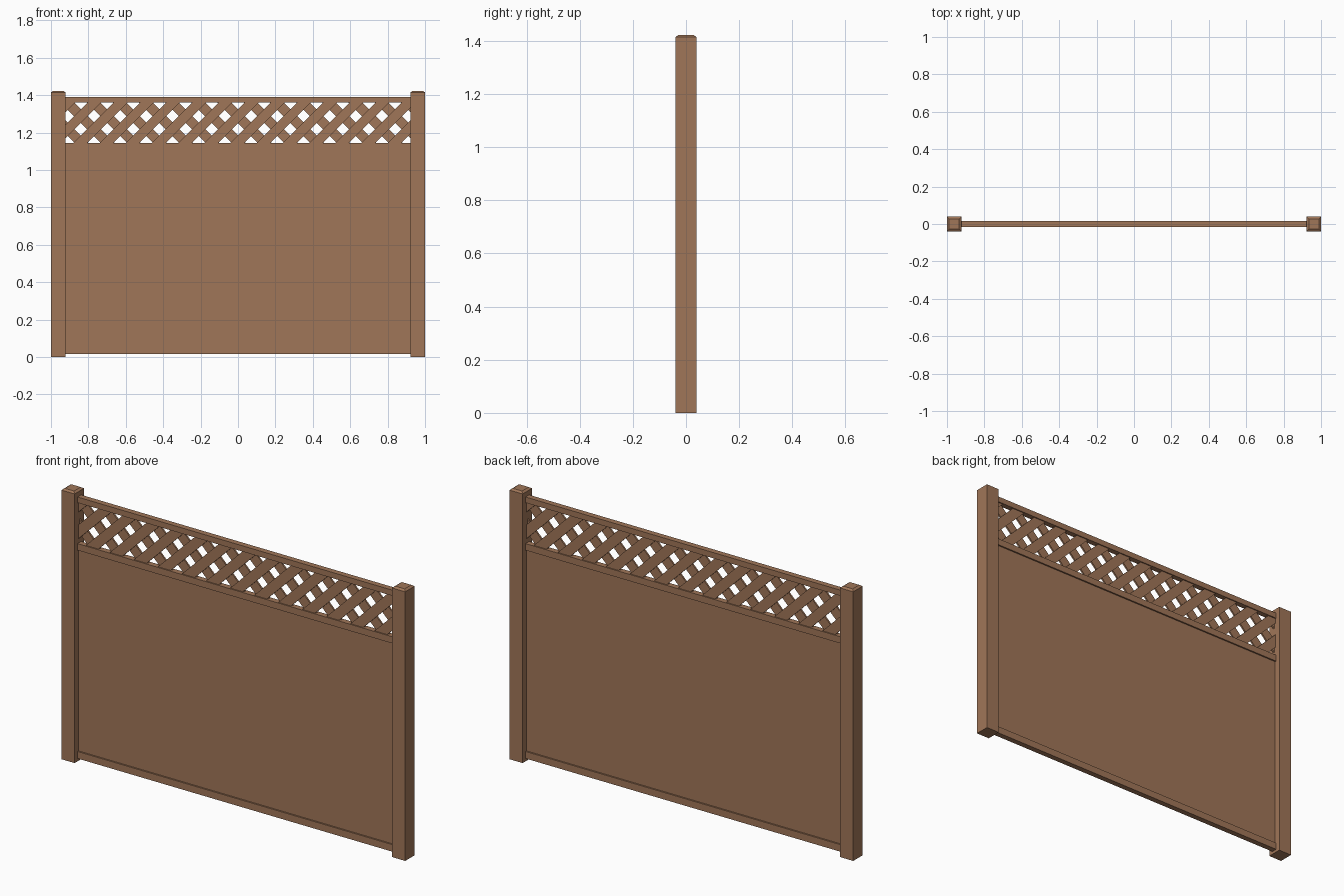
import bpy, bmesh
from mathutils import Vector

if "Cube" in bpy.data.objects:
    bpy.data.objects.remove(bpy.data.objects["Cube"])

wood = bpy.data.materials.new("brown wood")
wood.diffuse_color = (0.352, 0.181, 0.098, 1)
wood.use_nodes = True
wood.node_tree.nodes["Principled BSDF"].inputs["Base Color"].default_value = wood.diffuse_color

POST_W, INNER = 0.077, 0.923
LAT_LO, LAT_HI = 1.145, 1.36


def finish(name, bm):
    bmesh.ops.recalc_face_normals(bm, faces=bm.faces)
    me = bpy.data.meshes.new(name)
    bm.to_mesh(me)
    bm.free()
    me.materials.append(wood)
    ob = bpy.data.objects.new(name, me)
    bpy.context.collection.objects.link(ob)
    return ob


def add_box(bm, x0, x1, y0, y1, z0, z1):
    vs = bmesh.ops.create_cube(bm, size=1)["verts"]
    for v in vs:
        v.co = Vector((x1 if v.co.x > 0 else x0,
                       y1 if v.co.y > 0 else y0,
                       z1 if v.co.z > 0 else z0))
    return vs


def box(name, *dims):
    bm = bmesh.new()
    add_box(bm, *dims)
    return finish(name, bm)


# Posts with a shallow bevelled top
for side, label in ((-1, "left"), (1, "right")):
    bm = bmesh.new()
    cx = side * (1 - POST_W / 2)
    h = POST_W / 2
    add_box(bm, cx - h, cx + h, -0.039, 0.039, 0, 1.415)
    bm.faces.ensure_lookup_table()
    top = max(bm.faces, key=lambda f: f.calc_center_median().z)
    bmesh.ops.inset_region(bm, faces=[top], thickness=0.016, depth=0)
    for v in top.verts:
        v.co.z = 1.423
    finish(label + "_post", bm)

# Rails
for name, z0, z1 in (("bottom_rail", 0.015, 0.052),
                     ("middle_rail", 1.11, LAT_LO),
                     ("top_rail", LAT_HI, 1.39)):
    box(name, -INNER, INNER, -0.015, 0.015, z0, z1)

# Solid panel
box("panel", -INNER, INNER, -0.007, 0.007, 0.045, 1.115)

# Lattice: two layers of diagonal slats trimmed to the opening
PITCH, WIDTH, THICK = 0.14, 0.052, 0.009
MID = (LAT_LO + LAT_HI) / 2
for name, lean, y0, y1 in (("front_lattice", 1, -THICK, 0),
                           ("back_lattice", -1, 0, THICK)):
    bm = bmesh.new()
    half = WIDTH * 2 ** 0.5 / 2
    reach = (LAT_HI - LAT_LO) / 2
    for k in range(-8, 9):
        c = k * PITCH - lean * PITCH / 4
        for v in add_box(bm, c - half, c + half, y0, y1, LAT_LO, LAT_HI):
            v.co.x += lean * (v.co.z - MID)
    for s in (-1, 1):
        cut = bmesh.ops.bisect_plane(
            bm, geom=bm.verts[:] + bm.edges[:] + bm.faces[:],
            plane_co=(s * INNER, 0, 0), plane_no=(s, 0, 0), clear_outer=True)
        edges = [e for e in cut["geom_cut"] if isinstance(e, bmesh.types.BMEdge)]
        if edges:
            bmesh.ops.holes_fill(bm, edges=edges, sides=0)
    finish(name, bm)
